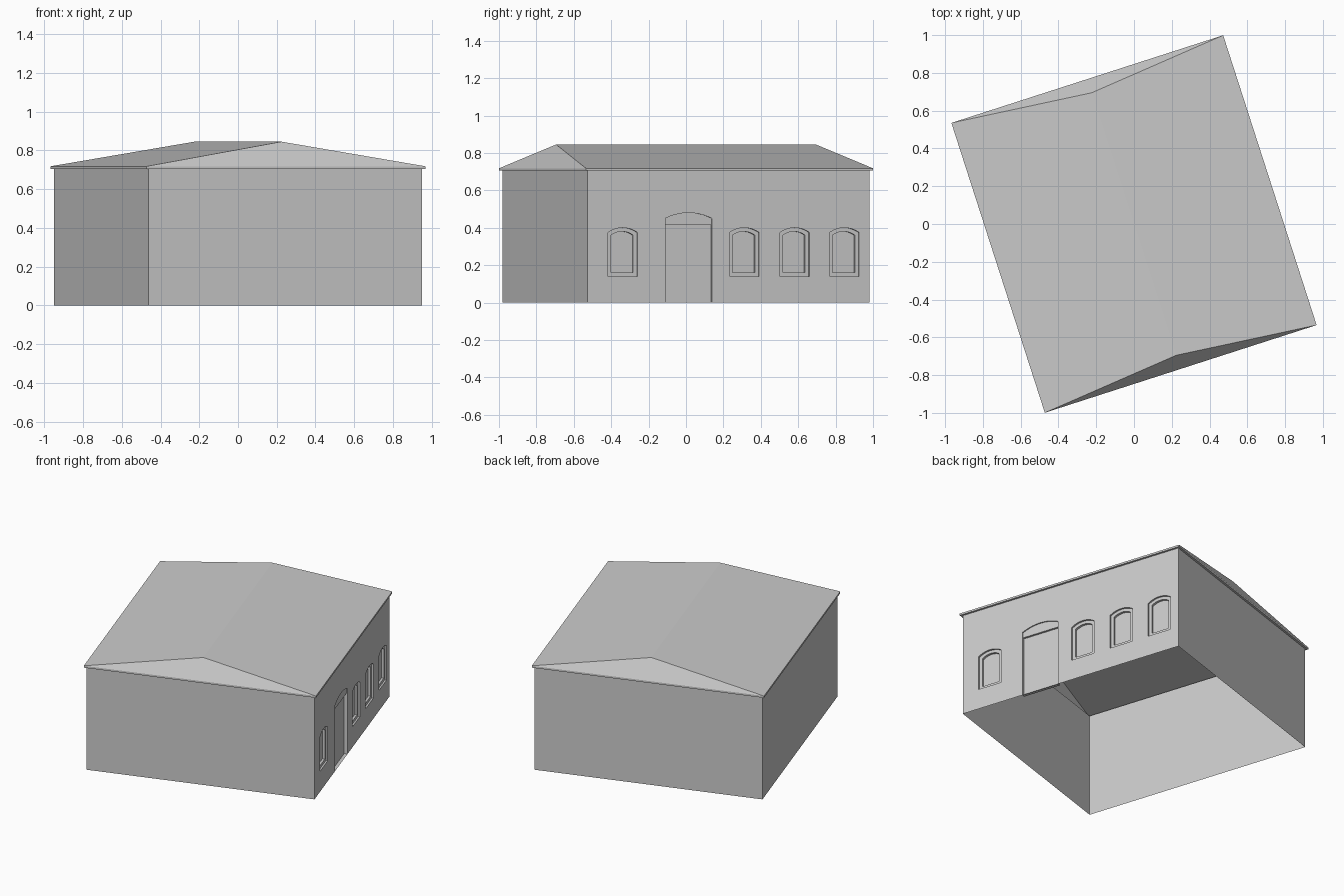
import bpy, bmesh, math

cube = bpy.data.objects.get("Cube")
if cube:
    bpy.data.objects.remove(cube)

TURN = math.radians(17.87)      # the building stands turned on its plot
WALL_X, WALL_Y, WALL_H = 0.742, 0.792, 0.71
EAVE_X, EAVE_Y, EAVE_TOP = 0.756, 0.806, 0.718
RIDGE_Y, RIDGE_Z = 0.73, 0.845

plaster = bpy.data.materials.new("plain_grey")
plaster.use_nodes = True
GREY = (0.6, 0.6, 0.6, 1)
plaster.diffuse_color = GREY
plaster.node_tree.nodes["Principled BSDF"].inputs["Base Color"].default_value = GREY


def finish(bm, name):
    """Turn a bmesh into a named, coloured object."""
    mesh = bpy.data.meshes.new(name)
    bm.to_mesh(mesh)
    bm.free()
    mesh.materials.append(plaster)
    ob = bpy.data.objects.new(name, mesh)
    ob.rotation_euler.z = TURN
    bpy.context.collection.objects.link(ob)
    return ob


def rect(bm, x, y, z):
    return [bm.verts.new((sx * x, sy * y, z))
            for sx, sy in ((-1, -1), (1, -1), (1, 1), (-1, 1))]


def arch(centre, half, bottom, spring, rise, steps=10):
    """Outline (y, z) of an opening with a shallow arched head."""
    pts = [(centre - half, bottom), (centre + half, bottom)]
    radius = (half * half + rise * rise) / (2 * rise)
    spread = math.asin(half / radius)
    for i in range(steps + 1):
        a = spread * (1 - 2 * i / steps)
        pts.append((centre + radius * math.sin(a),
                    spring + rise - radius + radius * math.cos(a)))
    return pts


def ring(bm, pts, depth):
    return [bm.verts.new((WALL_X - depth, y, z)) for y, z in pts]


def bridge(bm, outer, inner):
    n = len(outer)
    for i in range(n):
        j = (i + 1) % n
        bm.faces.new((outer[i], outer[j], inner[j], inner[i]))


# Three plain walls, open below
bm = bmesh.new()
low, high = rect(bm, WALL_X, WALL_Y, 0), rect(bm, WALL_X, WALL_Y, WALL_H)
for i in (0, 2, 3):
    j = (i + 1) % 4
    bm.faces.new((low[i], low[j], high[j], high[i]))
finish(bm, "plain_walls")

# Facade with arched openings
windows = [(c, 0.082, 0.14, 0.375, 0.025) for c in (-0.594, 0.089, 0.372, 0.651)]
door = arch(-0.224, 0.131, 0, 0.45, 0.03)
outline = [(-WALL_Y, 0), door[0]] + door[:1:-1] + [door[1], (WALL_Y, 0),
                                                   (WALL_Y, WALL_H), (-WALL_Y, WALL_H)]
bm = bmesh.new()
edges = []
for pts in [outline] + [arch(*w) for w in windows]:
    vs = ring(bm, pts, 0)
    edges += [bm.edges.new((vs[i - 1], vs[i])) for i in range(len(vs))]
bmesh.ops.triangle_fill(bm, use_beauty=True, use_dissolve=False,
                        edges=edges, normal=(1, 0, 0))
bm.normal_update()
bmesh.ops.reverse_faces(bm, faces=[f for f in bm.faces if f.normal.x < 0])
finish(bm, "facade")

# Windows: reveal, frame and sunken pane
for k, (c, half, bottom, spring, rise) in enumerate(windows):
    bm = bmesh.new()
    big = arch(c, half, bottom, spring, rise)
    small = arch(c, half - 0.02, bottom + 0.02, spring - 0.015, rise * 0.8)
    loops = [ring(bm, big, 0), ring(bm, big, 0.012),
             ring(bm, small, 0.012), ring(bm, small, 0.028)]
    for outer, inner in zip(loops, loops[1:]):
        bridge(bm, outer, inner)
    bm.faces.new(loops[-1])
    finish(bm, f"window_{k + 1}")

# Sunken door with an arched panel above it
bm = bmesh.new()
front, back = ring(bm, door, 0), ring(bm, door, 0.022)
bridge(bm, front, back)
bm.faces.new(back)
finish(bm, "door")

bm = bmesh.new()
head = arch(-0.224, 0.131, 0.415, 0.45, 0.03)
front, back = ring(bm, head, 0.008), ring(bm, head[:2], 0.022)
bm.faces.new(front)
bm.faces.new((front[1], front[0], back[0], back[1]))
finish(bm, "door_head")

# Hipped roof with thin eaves
bm = bmesh.new()
soffit = rect(bm, WALL_X, WALL_Y, WALL_H - 0.005)
under = rect(bm, EAVE_X, EAVE_Y, WALL_H - 0.005)
top = rect(bm, EAVE_X, EAVE_Y, EAVE_TOP)
bridge(bm, soffit[::-1], under[::-1])
bridge(bm, under, top)
ridge_front = bm.verts.new((0, -RIDGE_Y, RIDGE_Z))
ridge_back = bm.verts.new((0, RIDGE_Y, RIDGE_Z))
bm.faces.new((top[0], top[1], ridge_front))
bm.faces.new((top[1], top[2], ridge_back, ridge_front))
bm.faces.new((top[2], top[3], ridge_back))
bm.faces.new((top[3], top[0], ridge_front, ridge_back))
finish(bm, "roof")
